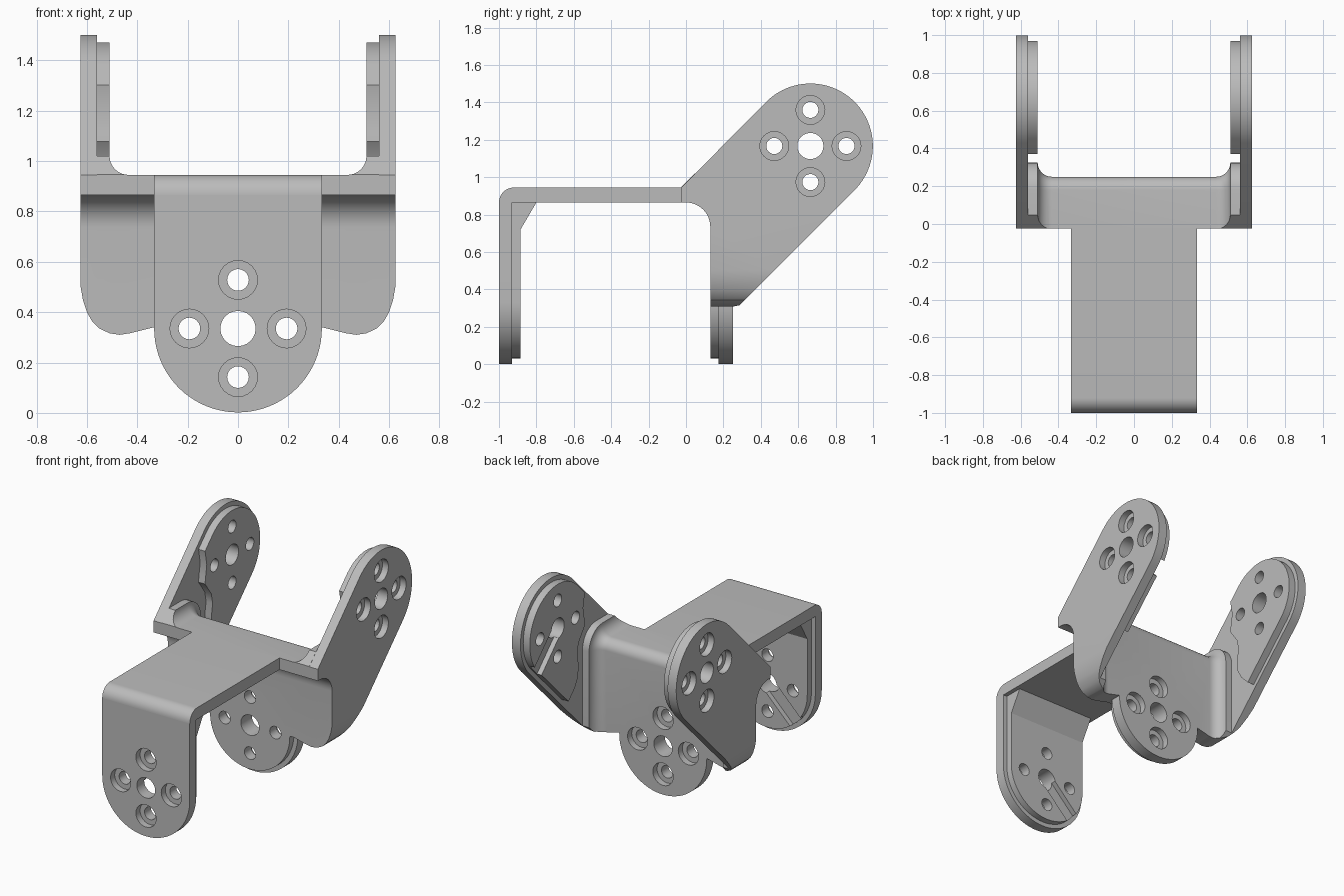
import bpy, bmesh
from math import sin, cos, pi, radians, sqrt

if "Cube" in bpy.data.objects:
    bpy.data.objects.remove(bpy.data.objects["Cube"])

grey = bpy.data.materials.new("bracket grey")
grey.use_nodes = True
COLOUR = (0.5, 0.5, 0.5, 1)
grey.diffuse_color = COLOUR
grey.node_tree.nodes["Principled BSDF"].inputs["Base Color"].default_value = COLOUR


def place(axis, t, p):
    """Put a 2D point on the plane at t along the axis."""
    return (t, p[0], p[1]) if axis == "x" else (p[0], t, p[1])


def arc(cx, cz, r, a0, a1, n=24):
    angles = [radians(a0 + (a1 - a0) * i / n) for i in range(n + 1)]
    return [(cx + r * cos(a), cz + r * sin(a)) for a in angles]


def loft(name, axis, sections):
    """Closed solid through (position, outline) sections."""
    bm = bmesh.new()
    rings = [[bm.verts.new(place(axis, t, p)) for p in pts] for t, pts in sections]
    bm.faces.new(rings[0])
    bm.faces.new(rings[-1])
    n = len(rings[0])
    for a, b in zip(rings, rings[1:]):
        for i in range(n):
            j = (i + 1) % n
            bm.faces.new((a[i], a[j], b[j], b[i]))
    bmesh.ops.recalc_face_normals(bm, faces=bm.faces)
    me = bpy.data.meshes.new(name)
    bm.to_mesh(me)
    bm.free()
    me.materials.append(grey)
    ob = bpy.data.objects.new(name, me)
    bpy.context.collection.objects.link(ob)
    return ob


def prism(name, axis, pts, a, b):
    return loft(name, axis, [(a, pts), (b, pts)])


def cut(ob, tool, operation="DIFFERENCE"):
    mod = ob.modifiers.new("cut", "BOOLEAN")
    mod.operation = operation
    mod.solver = "EXACT"
    mod.object = tool
    bpy.context.view_layer.objects.active = ob
    bpy.ops.object.modifier_apply(modifier=mod.name)
    bpy.data.objects.remove(tool)


SPACING = 0.193


def drill(ob, axis, cx, cz, face, inward):
    """Horn pattern: centre hole and four counterbored screw holes."""
    def bore(x, z, r, depth):
        cut(ob, prism("bore", axis, arc(x, z, r, 0, 345, 23),
                      face - inward * 0.05, face + inward * depth))
    bore(cx, cz, 0.07, 0.2)
    for dx, dz in ((1, 0), (-1, 0), (0, 1), (0, -1)):
        x, z = cx + dx * SPACING, cz + dz * SPACING
        bore(x, z, 0.043, 0.2)
        bore(x, z, 0.077, 0.045)


def slot(ob, axis, cx, cz, angle, a, b):
    """Groove running outward from the centre hole."""
    c, s = cos(radians(angle)), sin(radians(angle))
    corners = ((0, -0.055), (0.5, -0.055), (0.5, 0.055), (0, 0.055))
    cut(ob, prism("groove", axis,
                  [(cx + u * c - v * s, cz + u * s + v * c) for u, v in corners], a, b))


def tongue(r, top):
    """Half-round ended plate outline, in x and z."""
    return arc(0, 0.335, r, 180, 360, 40) + [(r, top), (-r, top)]


parts = []

# Front plate, its raised inner pad and the sloped gusset
front_plate = prism("front_plate", "y", tongue(0.333, 0.865), -1, -0.93)
front_pad = prism("front_pad", "y", tongue(0.303, 0.72), -0.93, -0.885)
for ob in (front_plate, front_pad):
    drill(ob, "y", 0, 0.335, -1, 1)
slot(front_pad, "y", 0, 0.335, 225, -0.92, -0.85)
gusset = prism("front_gusset", "x",
               [(-0.93, 0.72), (-0.885, 0.72), (-0.8, 0.865), (-0.93, 0.865)],
               -0.303, 0.303)
# Top plate with rounded front edge
top_plate = prism("top_plate", "x",
                  [(-1, 0.865)] + arc(-0.92, 0.865, 0.08, 175, 90, 10)
                  + [(-0.02, 0.945), (-0.02, 0.865)], -0.333, 0.333)
parts += [front_plate, front_pad, gusset, top_plate]


def wing_mask():
    """Front outline of the wide rear body, with rounded lower corners."""
    side = [(0.63, 1.7), (0.63, 0.53), (0.616, 0.45), (0.6, 0.4), (0.58, 0.365),
            (0.55, 0.335), (0.51, 0.316), (0.47, 0.31), (0.43, 0.316), (0.333, 0.34)]
    return prism("mask", "y", side + [(-x, z) for x, z in reversed(side)], -0.5, 1.5)


def arm_mask():
    """Diagonal band that the arms follow."""
    return prism("mask", "x", [(-0.6, 0.372), (0.7, 1.672), (1.4, 1.43), (-0.6, -0.57)],
                 -0.8, 0.8)


inner_bend = arc(0, 0.735, 0.13, 0, 90, 12)


def bend(d):
    """Side outline of the bent rear body, its outside grown by d."""
    return ([(0.13, 0.2)] + inner_bend + [(-0.025, 0.865), (-0.025, 0.945 + d)]
            + arc(0.18, 0.875, 0.07 + d, 90, 0, 10) + [(0.25 + d, 0.2)])


# Rear body, flaring through a fillet into each arm
flare = [(0.435 + 0.075 * sin(i * pi / 16), 0.075 * (1 - cos(i * pi / 16)))
         for i in range(9)] + [(0.56, 0.075)]
stations = [(-x, d) for x, d in reversed(flare)] + flare
rear_body = loft("rear_body", "x", [(x, bend(d)) for x, d in stations])
cut(rear_body, wing_mask(), "INTERSECT")
cut(rear_body, arm_mask(), "INTERSECT")

# Rear tongue and its inner pad
rear_tongue = prism("rear_tongue", "y", tongue(0.333, 0.34), 0.175, 0.25)
rear_pad = prism("rear_pad", "y", tongue(0.303, 0.34), 0.13, 0.175)
for ob in (rear_body, rear_tongue, rear_pad):
    drill(ob, "y", 0, 0.335, 0.25, -1)
parts += [rear_body, rear_tongue, rear_pad]

# Arms with inner pads
CY, CZ = 0.665, 1.167
arm_outline = ([(0.13, 0.25)] + inner_bend + [(-0.025, 0.865), (-0.025, 0.945)]
               + arc(CY, CZ, 0.334, 135, -45, 48) + [(0.22, 0.25)])
pad_end = [(0.47, -0.304), (0.47, -0.21), (0.45, -0.14), (0.4, -0.08), (0.33, -0.03),
           (0.29, 0.03), (0.272, 0.145), (0.24, 0.17), (0.17, 0.22), (0.112, 0.304)]
pad_outline = arc(CY, CZ, 0.304, 135, -45, 48) + [
    (CY - (u + v) / sqrt(2), CZ + (v - u) / sqrt(2)) for u, v in pad_end]
for side, s in (("left", 1), ("right", -1)):
    arm = prism(side + "_arm", "x", arm_outline, s * 0.56, s * 0.625)
    cut(arm, wing_mask(), "INTERSECT")
    pad = prism(side + "_arm_pad", "x", pad_outline, s * 0.51, s * 0.56)
    for ob in (arm, pad):
        drill(ob, "x", CY, CZ, s * 0.625, -s)
    if s > 0:
        slot(pad, "x", CY, CZ, -45, 0.49, 0.545)
    parts += [arm, pad]

# Smooth the curved faces, keep edges crisp
bpy.ops.object.select_all(action="DESELECT")
for ob in parts:
    ob.select_set(True)
bpy.context.view_layer.objects.active = parts[0]
bpy.ops.object.shade_smooth_by_angle(angle=radians(30))
